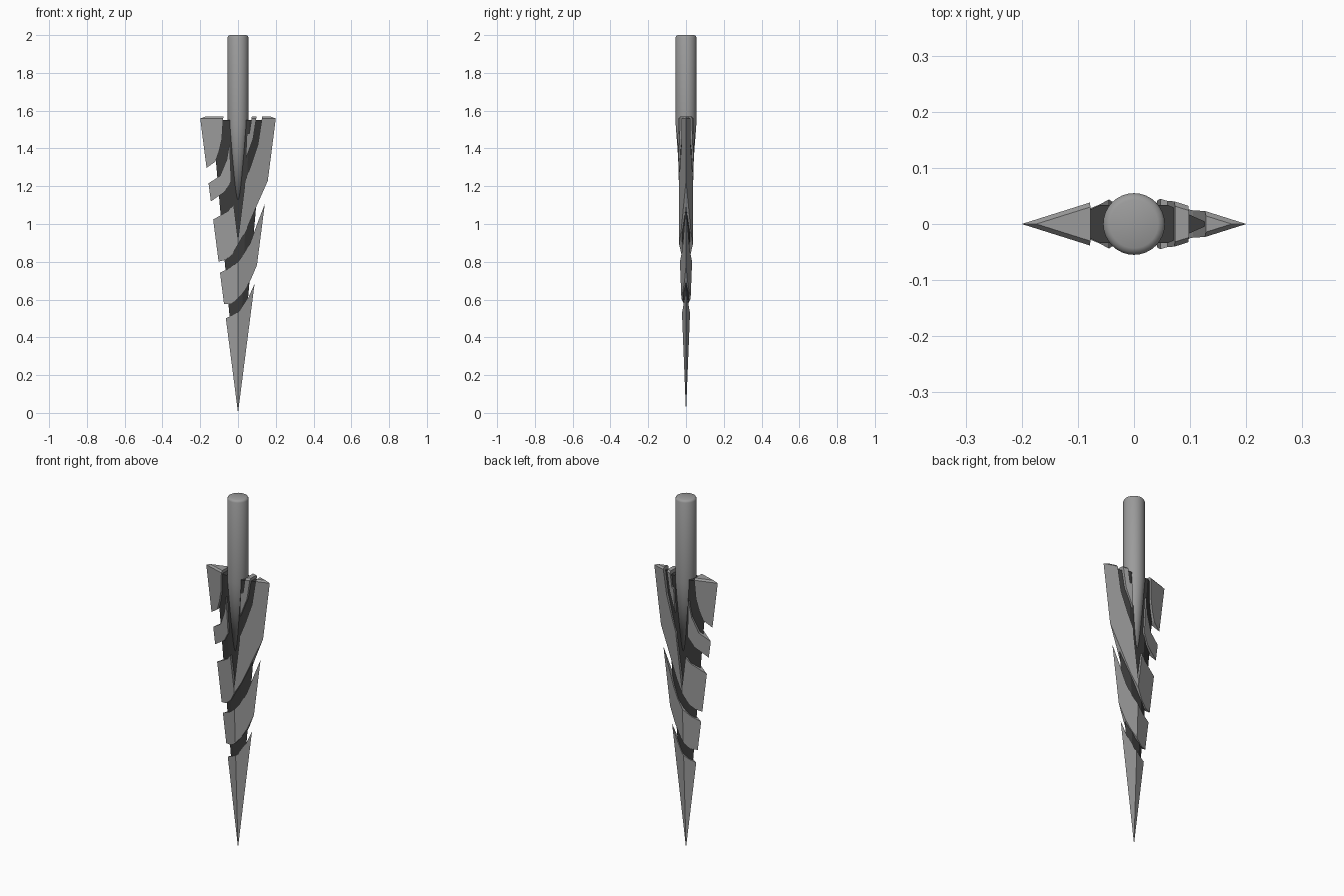
import bpy, bmesh, math

if "Cube" in bpy.data.objects:
    bpy.data.objects.remove(bpy.data.objects["Cube"])


def material(name, v):
    m = bpy.data.materials.new(name)
    m.diffuse_color = (v, v, v, 1)
    m.use_nodes = True
    m.node_tree.nodes["Principled BSDF"].inputs["Base Color"].default_value = m.diffuse_color
    return m


STEEL = material("light_steel", 0.33)
DARK = material("dark_steel", 0.045)


def new_object(name, bm, mat):
    bmesh.ops.recalc_face_normals(bm, faces=bm.faces[:])
    me = bpy.data.meshes.new(name)
    bm.to_mesh(me)
    bm.free()
    me.materials.append(mat)
    ob = bpy.data.objects.new(name, me)
    bpy.context.collection.objects.link(ob)
    return ob


def tapered(name, section, rings, mat):
    """Point at the origin growing upward through scaled copies of a section."""
    bm = bmesh.new()
    prev = None
    tip = bm.verts.new((0, 0, 0))
    n = len(section)
    for z, s in rings:
        ring = [bm.verts.new((x * s, y * s, z)) for x, y in section]
        for i in range(n):
            j = (i + 1) % n
            bm.faces.new((tip, ring[i], ring[j]) if prev is None
                         else (prev[i], prev[j], ring[j], ring[i]))
        prev = ring
    bm.faces.new(prev)
    return new_object(name, bm, mat)


def prism(name, outline):
    """Outline in x and z extruded through the full thickness."""
    bm = bmesh.new()
    face = bm.faces.new([bm.verts.new((x, -0.15, z)) for x, z in outline])
    out = bmesh.ops.extrude_face_region(bm, geom=[face])
    for v in out["geom"]:
        if isinstance(v, bmesh.types.BMVert):
            v.co.y = 0.15
    return new_object(name, bm, STEEL)


def cut(ob, cutter, mode):
    mod = ob.modifiers.new(mode, 'BOOLEAN')
    mod.object, mod.operation, mod.solver = cutter, mode, 'EXACT'
    dg = bpy.context.evaluated_depsgraph_get()
    dg.update()
    me = bpy.data.meshes.new_from_object(ob.evaluated_get(dg))
    ob.modifiers.clear()
    ob.data = me
    me.materials.clear()
    me.materials.append(STEEL)
    me.polygons.foreach_set("material_index", [0] * len(me.polygons))


# Dark core showing at the bottom of the grooves
tapered("groove_core", [(0.136, 0), (0.06, 0.034), (-0.06, 0.034),
                        (-0.136, 0), (-0.06, -0.034), (0.06, -0.034)],
        [(1.55, 1)], DARK)

# Spiral blade bands: lower edge and upper edge, each from left to right
BANDS = {
    "tip_blade": ([(-0.02, -0.05), (0.02, -0.05)],
                  [(-0.065, 0.50), (-0.03, 0.515), (0.01, 0.54),
                   (0.055, 0.61), (0.075, 0.655), (0.09, 0.70)]),
    "lower_blade": ([(-0.073, 0.575), (-0.035, 0.58), (0, 0.605),
                     (0.035, 0.65), (0.065, 0.70), (0.102, 0.80)],
                    [(-0.095, 0.74), (-0.045, 0.765), (0, 0.80),
                     (0.035, 0.845), (0.065, 0.90), (0.105, 1.01), (0.146, 1.14)]),
    "middle_blade": ([(-0.102, 0.80), (-0.065, 0.81), (-0.03, 0.84),
                      (0.04, 0.96), (0.105, 1.11), (0.162, 1.26)],
                     [(-0.13, 1.02), (-0.05, 1.07), (0, 1.13), (0.065, 1.30),
                      (0.105, 1.42), (0.13, 1.58), (0.205, 1.58)]),
    "upper_blade": ([(-0.142, 1.115), (-0.07, 1.17), (-0.03, 1.235),
                     (0.04, 1.34), (0.08, 1.45), (0.10, 1.58)],
                    [(-0.155, 1.21), (-0.095, 1.255), (-0.06, 1.34),
                     (-0.04, 1.46), (0.06, 1.48), (0.075, 1.58)]),
    "top_blade": ([(-0.166, 1.29), (-0.12, 1.33), (-0.10, 1.385),
                   (-0.085, 1.45), (-0.077, 1.58)],
                  [(-0.205, 1.58)]),
}


def widen(edge):
    # push the outer points just outside the blade envelope
    return [(x * 1.06 if abs(x) > 0.12 * z else x, z) for x, z in edge]


# V-shaped channel that leaves room for the spike
channel = prism("channel_cutter", [(0, 0.92), (0.035, 1.2), (0.052, 1.6),
                                   (-0.052, 1.6), (-0.035, 1.2)])
helpers = [channel]
for name, (low, high) in BANDS.items():
    blade = tapered(name, [(0.2, 0), (0, 0.063), (-0.2, 0), (0, -0.063)],
                    [(1.558, 1), (1.568, 0.87)], STEEL)
    band = prism("band_cutter", widen(low) + widen(high)[::-1])
    helpers.append(band)
    cut(blade, band, 'INTERSECT')
    if name in ("middle_blade", "upper_blade"):
        cut(blade, channel, 'DIFFERENCE')
for h in helpers:
    bpy.data.objects.remove(h)

# Round shank ending in a long spike
bm = bmesh.new()
profile = [(0, 0.80), (0.055, 1.53), (0.055, 1.988), (0.051, 1.996), (0.043, 2.0), (0, 2.0)]
vs = [bm.verts.new((r, 0, z)) for r, z in profile]
es = [bm.edges.new(p) for p in zip(vs, vs[1:])]
bmesh.ops.spin(bm, geom=vs + es, cent=(0, 0, 0), axis=(0, 0, 1),
               angle=2 * math.pi, steps=32, use_duplicate=False)
bmesh.ops.remove_doubles(bm, verts=bm.verts[:], dist=1e-5)
shank = new_object("shank", bm, STEEL)
bpy.context.view_layer.objects.active = shank
shank.select_set(True)
bpy.ops.object.shade_smooth_by_angle(angle=math.radians(40))
